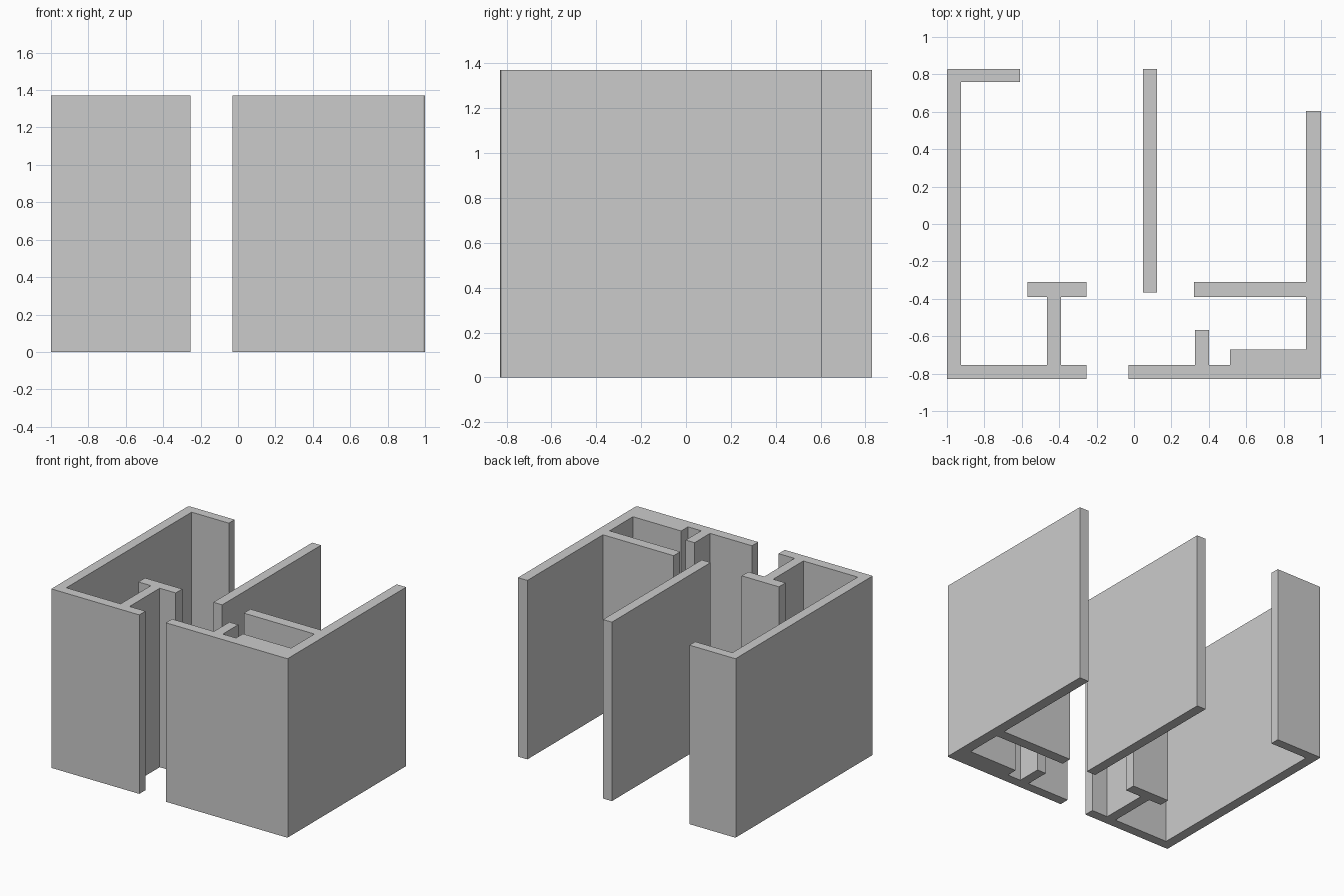
import bpy
import bmesh

if "Cube" in bpy.data.objects:
    bpy.data.objects.remove(bpy.data.objects["Cube"])

HEIGHT = 1.37


def extrude_profile(name, points):
    """Extrude a counter-clockwise floor-plan outline up to wall height."""
    bm = bmesh.new()
    base = bm.faces.new([bm.verts.new((x, y, 0)) for x, y in points])
    base.normal_update()
    top = bmesh.ops.extrude_face_region(bm, geom=[base], use_keep_orig=True)
    verts = [g for g in top["geom"] if isinstance(g, bmesh.types.BMVert)]
    bmesh.ops.translate(bm, verts=verts, vec=(0, 0, HEIGHT))
    bmesh.ops.recalc_face_normals(bm, faces=bm.faces[:])
    mesh = bpy.data.meshes.new(name)
    bm.to_mesh(mesh)
    bm.free()
    obj = bpy.data.objects.new(name, mesh)
    bpy.context.collection.objects.link(obj)
    return obj


# Left side: long wall, back return, front wall and T-shaped partition
extrude_profile("left_walls", [
    (-1, -0.83), (-0.255, -0.83), (-0.255, -0.755), (-0.39, -0.755),
    (-0.39, -0.39), (-0.255, -0.39), (-0.255, -0.31), (-0.57, -0.31),
    (-0.57, -0.39), (-0.465, -0.39), (-0.465, -0.755), (-0.925, -0.755),
    (-0.925, 0.76), (-0.61, 0.76), (-0.61, 0.83), (-0.99, 0.83), (-1, 0.825),
])

# Free-standing middle wall
extrude_profile("middle_wall", [
    (0.047, -0.365), (0.122, -0.365), (0.122, 0.83), (0.047, 0.83),
])

# Right side: front wall with stub and thick section, side wall, cross wall
extrude_profile("right_walls", [
    (-0.03, -0.83), (0.99, -0.83), (1, -0.825), (1, 0.605), (0.92, 0.605),
    (0.92, -0.31), (0.322, -0.31), (0.322, -0.39), (0.92, -0.39),
    (0.92, -0.672), (0.512, -0.672), (0.512, -0.755), (0.4, -0.755),
    (0.4, -0.568), (0.325, -0.568), (0.325, -0.755), (-0.03, -0.755),
])
